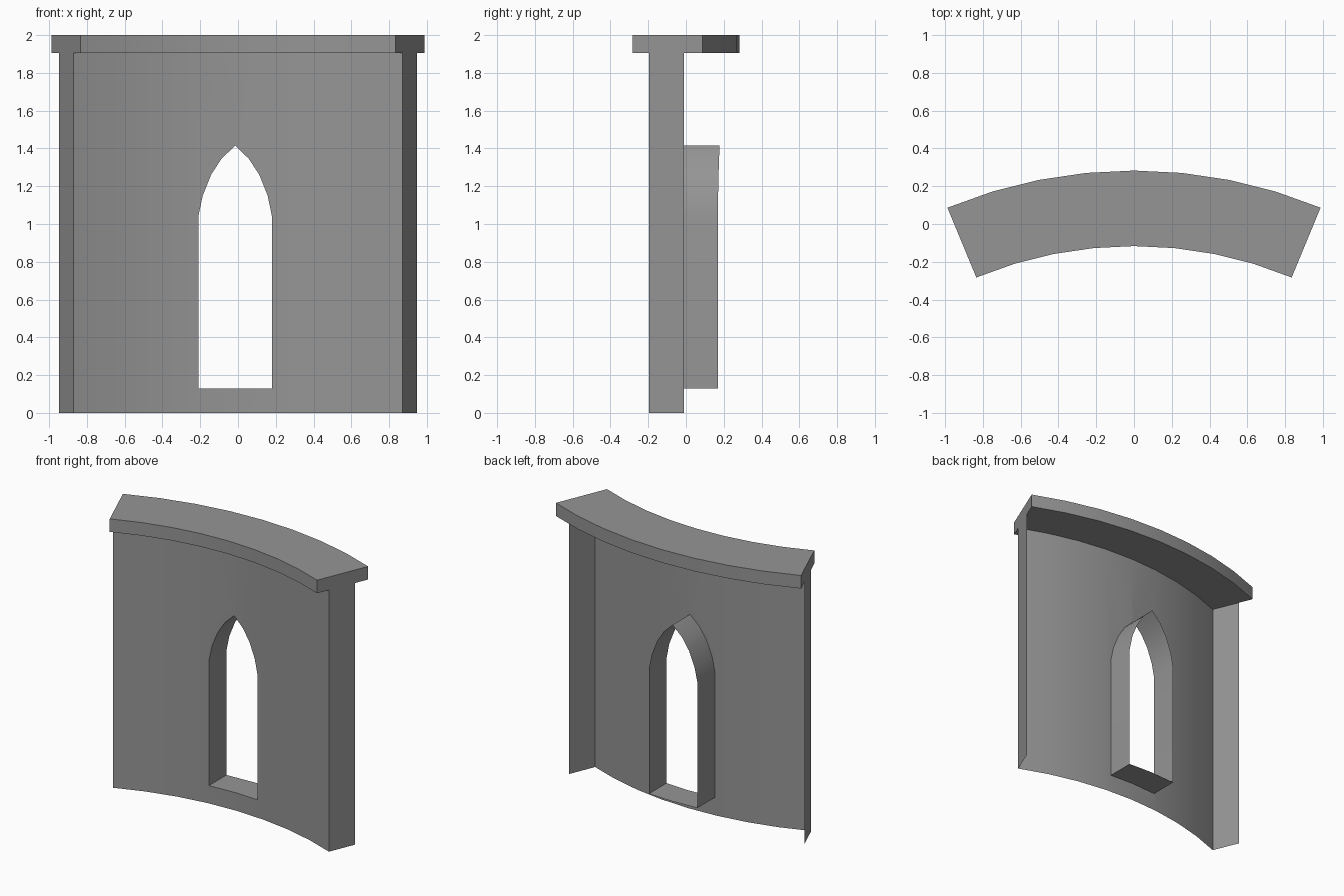
import bpy, bmesh
from math import sin, cos, radians, hypot

cube = bpy.data.objects.get("Cube")
if cube:
    bpy.data.objects.remove(cube)

CENTRE_Y = -2.299          # centre of curvature, in front of the wall
HALF_ANGLE = 22.5
SEGMENTS = 8
WALL_IN, WALL_OUT = 2.275, 2.477
CAP_IN, CAP_OUT = 2.182, 2.582
CAP_BASE, TOP = 1.905, 2.0

stone = bpy.data.materials.new("grey_stone")
stone.use_nodes = True
colour = (0.3, 0.3, 0.3, 1)
stone.diffuse_color = colour
stone.node_tree.nodes["Principled BSDF"].inputs["Base Color"].default_value = colour


def prism(name, outline, offset):
    """Closed solid: an outline of 3D points extruded by offset."""
    bm = bmesh.new()
    face = bm.faces.new([bm.verts.new(p) for p in outline])
    grown = bmesh.ops.extrude_face_region(bm, geom=[face], use_keep_orig=True)
    verts = [g for g in grown["geom"] if isinstance(g, bmesh.types.BMVert)]
    bmesh.ops.translate(bm, verts=verts, vec=offset)
    bmesh.ops.recalc_face_normals(bm, faces=bm.faces)
    mesh = bpy.data.meshes.new(name)
    bm.to_mesh(mesh)
    bm.free()
    mesh.materials.append(stone)
    obj = bpy.data.objects.new(name, mesh)
    bpy.context.collection.objects.link(obj)
    return obj


def arc(radius, z):
    angles = [radians(HALF_ANGLE * (2 * i / SEGMENTS - 1)) for i in range(SEGMENTS + 1)]
    return [(radius * sin(a), CENTRE_Y + radius * cos(a), z) for a in angles]


def curved_block(name, r_in, r_out, z0, z1):
    return prism(name, arc(r_in, z0) + arc(r_out, z0)[::-1], (0, 0, z1 - z0))


def smooth(obj):
    bpy.ops.object.select_all(action="DESELECT")
    obj.select_set(True)
    bpy.context.view_layer.objects.active = obj
    bpy.ops.object.shade_smooth_by_angle(angle=radians(30))


# Coping along the top
cap = curved_block("coping", CAP_IN, CAP_OUT, CAP_BASE, TOP)
smooth(cap)

# Wall with a pointed window cut straight through it
wall = curved_block("wall", WALL_IN, WALL_OUT, 0, CAP_BASE)
MID = -0.015
half = [(0.195, 0.13), (0.195, 1.04), (0.172, 1.15), (0.128, 1.26), (0.073, 1.345)]
window = ([(MID - x, z) for x, z in half] + [(MID, 1.415)]
          + [(MID + x, z) for x, z in reversed(half)])
cutter = prism("window_cutter", [(x, -0.5, z) for x, z in window], (0, 1, 0))
cutter.hide_render = True

cut = wall.modifiers.new("window", "BOOLEAN")
cut.operation = "DIFFERENCE"
cut.solver = "EXACT"
cut.object = cutter
bpy.context.view_layer.objects.active = wall
bpy.ops.object.modifier_apply(modifier=cut.name)
bpy.data.objects.remove(cutter)

# Leave a shell: front sheet, end returns and window reveal
bm = bmesh.new()
bm.from_mesh(wall.data)


def is_open(face):
    back = all(hypot(v.co.x, v.co.y - CENTRE_Y) > WALL_OUT - 0.02 for v in face.verts)
    bottom = all(v.co.z < 0.01 for v in face.verts)
    top = all(v.co.z > CAP_BASE - 0.01 for v in face.verts)
    return back or bottom or top


bmesh.ops.delete(bm, geom=[f for f in bm.faces if is_open(f)], context="FACES")
bm.to_mesh(wall.data)
bm.free()
smooth(wall)
